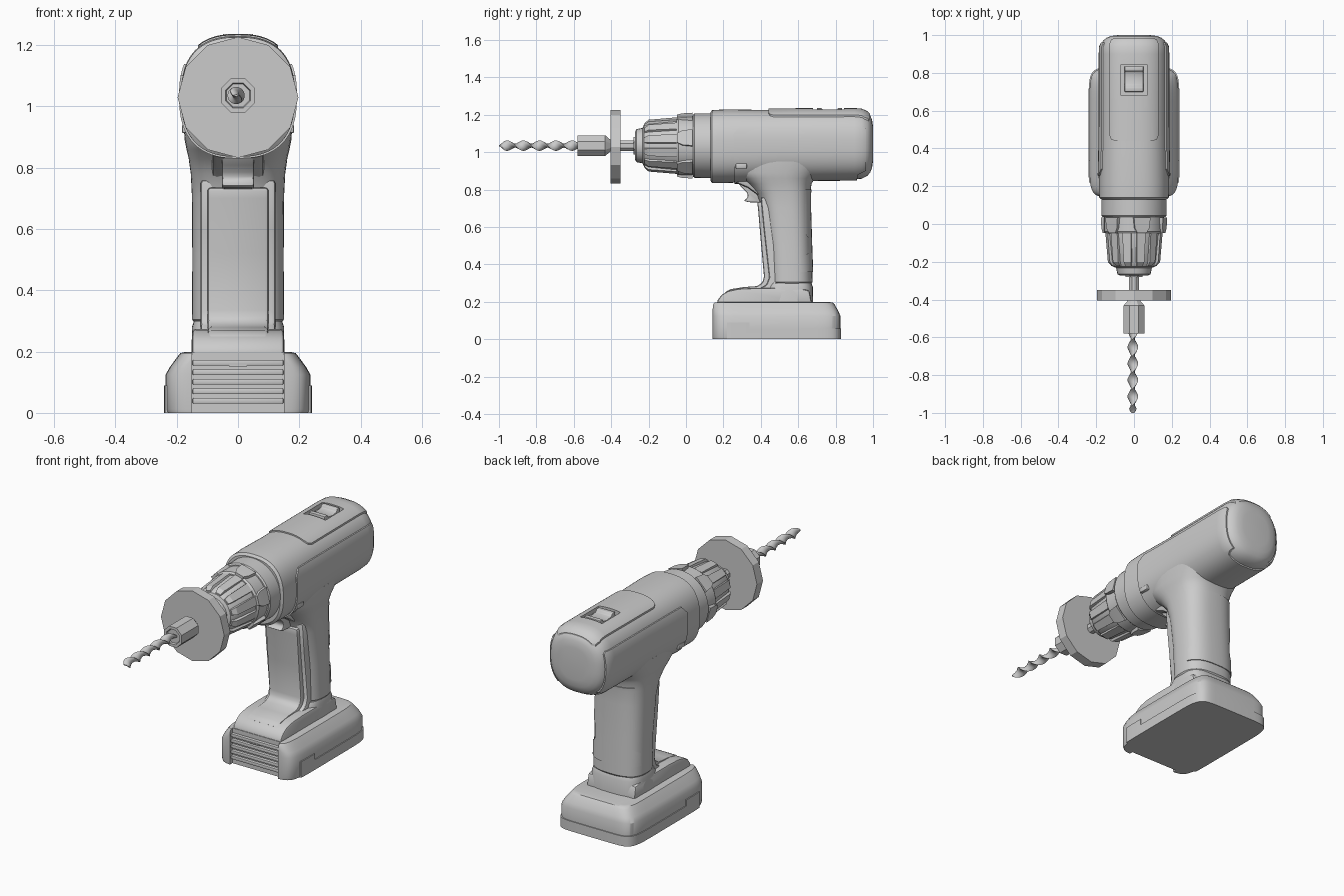
import bpy, bmesh
from math import sin, cos, pi, radians, copysign
from mathutils import Matrix, Vector

if "Cube" in bpy.data.objects:
    bpy.data.objects.remove(bpy.data.objects["Cube"])

ZC = 1.035  # height of the drill axis
FLAT = set()


def make(name, bm):
    bmesh.ops.recalc_face_normals(bm, faces=bm.faces)
    me = bpy.data.meshes.new(name)
    bm.to_mesh(me)
    bm.free()
    ob = bpy.data.objects.new(name, me)
    bpy.context.collection.objects.link(ob)
    return ob


def loft(name, rings):
    bm = bmesh.new()
    rows = [[bm.verts.new(p) for p in r] for r in rings]
    n = len(rows[0])
    for a, b in zip(rows, rows[1:]):
        for i in range(n):
            j = (i + 1) % n
            bm.faces.new((a[i], a[j], b[j], b[i]))
    bm.faces.new(rows[0])
    bm.faces.new(rows[-1])
    return make(name, bm)


def outline(ra, rb, e=2.0, n=48, turn=0.0):
    pts = []
    for i in range(n):
        c, s = cos(2 * pi * i / n + turn), sin(2 * pi * i / n + turn)
        pts.append((ra * copysign(abs(c) ** (2 / e), c), rb * copysign(abs(s) ** (2 / e), s)))
    return pts


def apply(ob, mod):
    bpy.context.view_layer.objects.active = ob
    bpy.ops.object.modifier_apply(modifier=mod.name)


def bevel(ob, w, seg=2):
    m = ob.modifiers.new("bevel", 'BEVEL')
    m.width, m.segments, m.limit_method, m.angle_limit = w, seg, 'ANGLE', radians(40)
    apply(ob, m)
    return ob


def boolean(ob, tool, op, keep=False):
    m = ob.modifiers.new("cut", 'BOOLEAN')
    m.object, m.operation, m.solver = tool, op, 'EXACT'
    apply(ob, m)
    if not keep:
        bpy.data.objects.remove(tool)
    return ob


def extrude(name, pts, hw, w=0.0):
    ob = loft(name, [[(x, y, z) for y, z in pts] for x in (-hw, hw)])
    return bevel(ob, w) if w else ob


def box(name, x0, x1, y0, y1, z0, z1, w=0.0):
    ob = loft(name, [[(x0, y0, z), (x1, y0, z), (x1, y1, z), (x0, y1, z)] for z in (z0, z1)])
    return bevel(ob, w) if w else ob


def lathe(name, prof, n=48, turn=0.0, flat=False):
    if flat:
        FLAT.add(name)
    return loft(name, [[(x, y, ZC + z) for x, z in outline(r, r, 2, n, turn)] for y, r in prof])


# Motor housing: rounded sections along y (y, half width, centre z, half height)
BODY = [(.13, .172, 1.03, .182), (.14, .185, 1.03, .195), (.22, .186, 1.032, .197),
        (.40, .182, 1.035, .191), (.60, .18, 1.04, .188), (.90, .18, 1.042, .187), (.94, .178, 1.042, .184),
        (.97, .164, 1.043, .169), (.985, .147, 1.044, .153), (.995, .122, 1.045, .128), (1.0, .085, 1.045, .09)]


def body(name, g=0.0):
    return loft(name, [[(x, y, zc + z) for x, z in outline(hw + g, hh + g, 2.5, 64)]
                       for y, hw, zc, hh in BODY])


# Handle: sections along z (z, front y, rear y, half width)
HANDLE = [(.295, .455, .67, .143), (.305, .445, .677, .15), (.5, .435, .67, .149), (.7, .405, .664, .15),
          (.78, .375, .664, .154), (.83, .33, .671, .161), (.86, .29, .688, .168), (.89, .25, .72, .174),
          (.95, .23, .78, .178)]


def stack(name, secs, g=0.0, e=2.7, n=48):
    return loft(name, [[(x, (a + b) / 2 + y, z) for x, y in outline(hw + g, (b - a) / 2 + g, e, n)]
                       for z, a, b, hw in secs])


housing = body("motor_housing")
handle = stack("handle", HANDLE)

# Raised side cladding and top plate follow the housing surface
clad = body("side_cladding", .007)
shape = extrude("region", [(.26, .78), (.255, 1.1), (.29, 1.138), (.95, 1.138), (.962, 1.125), (.962, .90),
                           (.92, .88), (.90, .78)], .4)
boolean(clad, shape, 'INTERSECT')
plate = body("top_plate", .007)
boolean(plate, box("region", -.13, .13, .44, .985, 1.1, 1.4, .03), 'INTERSECT')

# Speed selector sunk into the top plate
pocket = box("pocket", -.068, .068, .68, .845, 1.205, 1.4)
boolean(housing, pocket, 'DIFFERENCE', keep=True)
boolean(plate, pocket, 'DIFFERENCE')
extrude("speed_selector", [(.70, 1.2), (.70, 1.236), (.725, 1.236), (.735, 1.222), (.775, 1.217), (.805, 1.222),
                           (.812, 1.236), (.835, 1.236), (.835, 1.2)], .05, .004)

# Rear rubber grip on the handle
rear = stack("rear_grip", HANDLE, .005)
boolean(rear, extrude("region", [(.635, .80), (.635, .57), (.655, .54), (.655, .46), (.61, .43), (.61, .36),
                                 (.75, .36), (.75, .80)], .4), 'INTERSECT')

# Front grip panel running down onto the foot
extrude("front_grip_surround", [(.40, .76), (.415, .6), (.445, .33), (.43, .29), (.38, .265), (.6, .22), (.6, .76)],
        .122, .012)
extrude("front_grip_panel", [(.38, .735), (.385, .7), (.40, .52), (.417, .335), (.408, .302), (.38, .284),
                             (.31, .279), (.24, .268), (.205, .25), (.25, .22), (.55, .22), (.55, .735)], .1, .012)

# Trigger and direction button
extrude("trigger", [(.26, .86), (.30, .808), (.325, .785), (.332, .765), (.322, .75), (.308, .742), (.33, .733),
                    (.385, .73), (.46, .74), (.46, .86)], .052, .012)
extrude("trigger_guard", [(.22, .87), (.27, .835), (.33, .81), (.385, .77), (.48, .77), (.48, .87)], .085, .015)
box("direction_button", -.183, .183, .265, .325, .912, .94, .006)

# Foot and neck above the battery
extrude("foot", [(.165, .18), (.17, .21), (.19, .237), (.225, .258), (.28, .27), (.36, .274), (.60, .274),
                 (.66, .26), (.675, .18)], .15, .012)
stack("handle_neck", [(.18, .41, .68, .152), (.28, .43, .678, .15), (.3, .44, .67, .144)], 0, 3.5)

# Battery pack with front notch and cooling ribs
PACK = [(0, .142, .822, .232), (.012, .14, .825, .236), (.125, .14, .825, .236), (.15, .14, .815, .222),
        (.185, .14, .795, .196), (.195, .145, .785, .188), (.198, .155, .77, .175)]
pack = stack("battery_pack", PACK, 0, 8, 64)
boolean(pack, box("notch", -.15, .15, .05, .165, -.1, .3), 'DIFFERENCE')
for i in range(5):
    box("battery_rib", -.148, .148, .148, .18, .03 + i * .031, .049 + i * .031, .004)
box("battery_release", -.03, .03, .145, .18, .152, .158)
skirt = stack("battery_skirt", [(0, .14, .825, .236), (.12, .14, .825, .236)], .005, 8, 64)
boolean(skirt, extrude("region", [(.22, -.1), (.22, .09), (.34, .09), (.34, .056), (.9, .056), (.9, -.1)], .4),
        'INTERSECT')

# Gear collar and torque ring
lathe("gear_collar", [(.2, .174), (.045, .172), (.037, .165), (.037, .12)])
lathe("torque_ring", [(.05, .158), (-.04, .158), (-.05, .15), (-.05, .1)])

# Chuck sleeve with ribs and clutch teeth
lathe("chuck_sleeve", [(-.03, .145), (-.06, .143), (-.2, .127), (-.225, .112), (-.232, .095), (-.265, .088),
                       (-.272, .075)], 24)
for i in range(12):
    spin = (Matrix.Translation((0, 0, ZC)) @ Matrix.Rotation(i * pi / 6 + pi / 12, 4, 'Y'))
    rib = loft("chuck_rib", [[(-w, y, .09), (w, y, .09), (w * .8, y, r), (-w * .8, y, r)]
                             for y, w, r in ((-.05, .030, .15), (-.2, .025, .138), (-.222, .018, .12))])
    rib.data.transform(spin)
    if i % 2 == 0:
        tooth = loft("clutch_tooth", [[(-w, y, .1), (w, y, .1), (w, y, r), (-w, y, r)]
                                      for y, w, r in ((.034, .045, .17), (-.02, .04, .168), (-.048, .025, .165))])
        tooth.data.transform(spin)

# Shaft, depth disc and bit holder, all low-poly
lathe("shaft", [(-.25, .05), (-.28, .05), (-.28, .03), (-.42, .03)], 8, pi / 8, True)
disc = lathe("guard_disc", [(-.35, .197), (-.404, .197)], 12, 0, True)
disc.location.z = -.006
lathe("bit_holder", [(-.40, .03), (-.432, .06), (-.58, .06), (-.58, .044), (-.57, .04)], 8, pi / 8, True)

# Twisted drill bit
rings = []
for i in range(61):
    t = i / 60
    k = min(1, (1 - t) * 14 + .25)
    a = t * 5 * pi
    rings.append([(-.006 + x * cos(a) - z * sin(a), -.565 - .435 * t, ZC + x * sin(a) + z * cos(a))
                  for x, z in outline(.028 * k, .011 * k, 2, 10)])
loft("drill_bit", rings)

# Shading
for ob in list(bpy.context.scene.objects):
    bpy.ops.object.select_all(action='DESELECT')
    if ob.name in FLAT:
        continue
    ob.select_set(True)
    bpy.context.view_layer.objects.active = ob
    bpy.ops.object.shade_smooth_by_angle(angle=radians(32))
